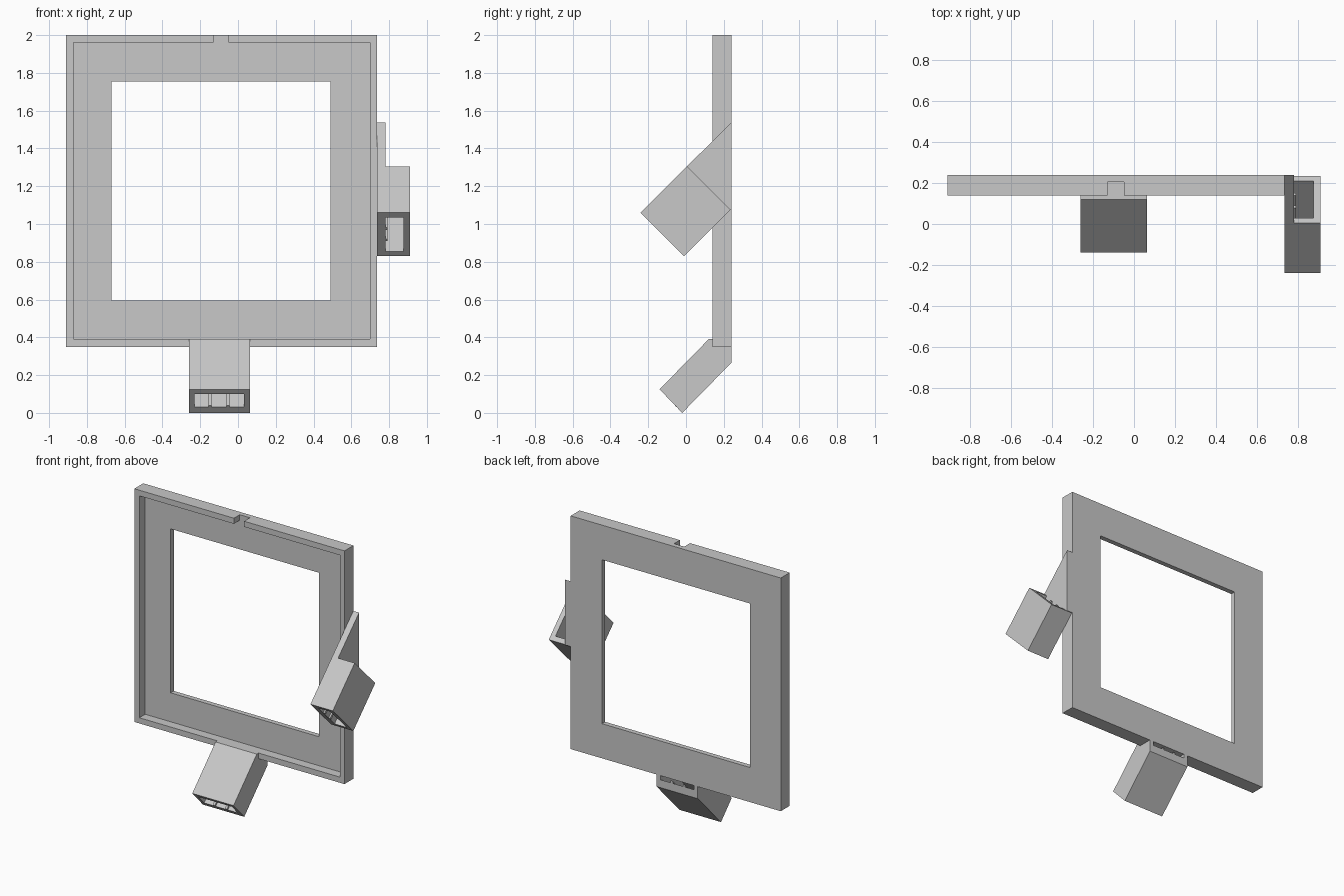
import bpy
import bmesh

cube = bpy.data.objects.get("Cube")
if cube:
    bpy.data.objects.remove(cube, do_unlink=True)

grey = bpy.data.materials.new("light grey plastic")
grey.use_nodes = True
colour = (0.58, 0.58, 0.58, 1)
grey.diffuse_color = colour
grey.node_tree.nodes["Principled BSDF"].inputs["Base Color"].default_value = colour


def prism(name, profile, x0, x1):
    """Extrude a (y, z) profile from x0 to x1."""
    bm = bmesh.new()
    face = bm.faces.new([bm.verts.new((x0, y, z)) for y, z in profile])
    made = bmesh.ops.extrude_face_region(bm, geom=[face])["geom"]
    verts = [v for v in made if isinstance(v, bmesh.types.BMVert)]
    bmesh.ops.translate(bm, verts=verts, vec=(x1 - x0, 0, 0))
    bmesh.ops.recalc_face_normals(bm, faces=bm.faces)
    mesh = bpy.data.meshes.new(name)
    bm.to_mesh(mesh)
    bm.free()
    mesh.materials.append(grey)
    obj = bpy.data.objects.new(name, mesh)
    bpy.context.collection.objects.link(obj)
    return obj


def box(name, x0, x1, y0, y1, z0, z1):
    return prism(name, [(y0, z0), (y1, z0), (y1, z1), (y0, z1)], x0, x1)


def cut(obj, cutter):
    """Subtract the cutter and discard it."""
    cutter.hide_render = True
    mod = obj.modifiers.new("cut", "BOOLEAN")
    mod.operation = "DIFFERENCE"
    mod.solver = "EXACT"
    mod.object = cutter
    bpy.context.view_layer.objects.active = obj
    bpy.ops.object.modifier_apply(modifier=mod.name)
    bpy.data.objects.remove(cutter, do_unlink=True)


# Square frame with front recess, window and cable notch
FRONT, BACK, FLOOR = 0.14, 0.24, 0.205
frame = box("frame", -0.91, 0.735, FRONT, BACK, 0.35, 2.0)
cut(frame, box("recess_cutter", -0.87, 0.70, 0.1, FLOOR, 0.39, 1.96))
cut(frame, box("window_cutter", -0.67, 0.49, 0.1, 0.3, 0.595, 1.755))
cut(frame, box("notch_cutter", -0.13, -0.05, 0.1, FLOOR, 1.9, 2.1))

# Slanted socket under the frame
lower = prism("lower_socket", [
    (-0.14, 0.125), (-0.02, 0.0), (BACK, 0.265), (BACK, 0.35),
    (FRONT, 0.35), (FRONT, 0.39), (0.12, 0.39)], -0.26, 0.063)
cut(lower, prism("lower_cavity_cutter", [
    (-0.165, 0.05), (-0.098, -0.017), (0.26, 0.341),
    (0.26, 0.36), (0.145, 0.36)], -0.23, 0.033))

# Low ribs along the lower socket floor
for i, x in enumerate((-0.148, -0.053)):
    prism(f"lower_rib_{i + 1}", [
        (-0.05, 0.03), (0.235, 0.315), (0.235, 0.335), (-0.06, 0.04)],
        x - 0.008, x + 0.008)

# Slanted socket on the side, open at both ends
side = prism("side_socket", [
    (-0.24, 1.06), (-0.01, 0.83), (0.235, 1.075), (0.005, 1.305)], 0.735, 0.91)
cut(side, prism("side_cavity_cutter", [
    (-0.265, 0.985), (-0.085, 0.805), (0.26, 1.15), (0.08, 1.33)], 0.78, 0.875))

# Triangular mounting plate joining the side socket to the frame
prism("side_plate", [
    (0.005, 1.305), (0.235, 1.075), (BACK, 1.075), (BACK, 1.537)], 0.735, 0.78)

# Low ribs along the inner wall of the side socket
for i, d in enumerate((0.06, 0.12)):
    y, z = -0.035 - d, 0.855 + d
    prism(f"side_rib_{i + 1}", [
        (y - 0.006, z + 0.006), (y + 0.006, z - 0.006),
        (y + 0.246, z + 0.234), (y + 0.234, z + 0.246)], 0.775, 0.792)
